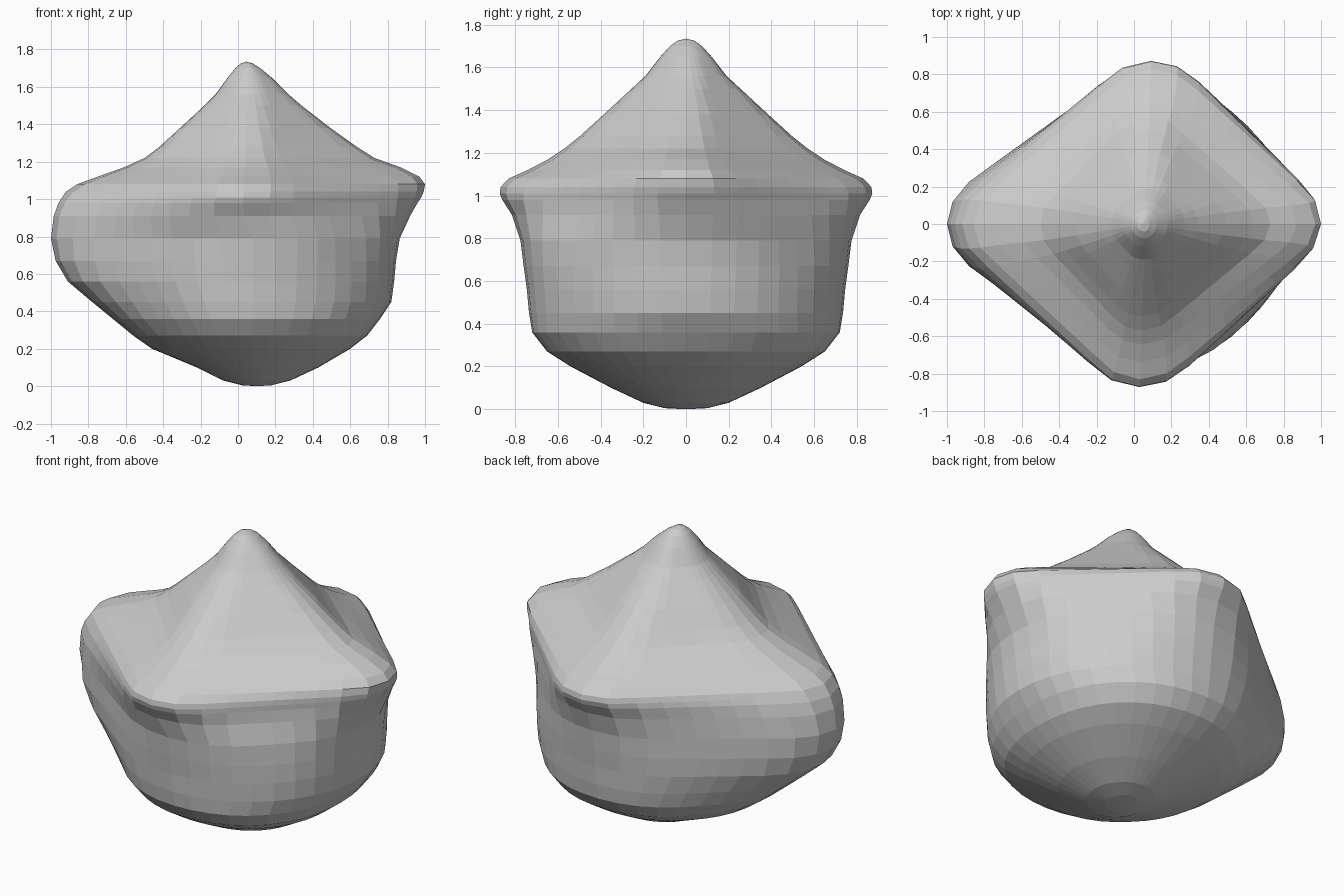
import bpy, bmesh
from math import cos, sin, sqrt, tau

# Horizontal sections: z, left x, right x, y half-depth,
# left and right roundness (1 = diamond, 2 = ellipse, above 2 = squarer)
SECTIONS = [
    (0.005, 0.02, 0.18, 0.10, 2.0, 2.0),
    (0.03, -0.08, 0.28, 0.20, 2.0, 2.0),
    (0.10, -0.22, 0.43, 0.35, 2.0, 2.1),
    (0.20, -0.46, 0.60, 0.54, 1.9, 2.15),
    (0.27, -0.56, 0.69, 0.65, 1.85, 2.2),
    (0.36, -0.67, 0.76, 0.72, 1.75, 2.15),
    (0.45, -0.78, 0.82, 0.735, 1.6, 2.0),
    (0.56, -0.91, 0.835, 0.745, 1.47, 1.95),
    (0.67, -0.975, 0.845, 0.76, 1.38, 1.85),
    (0.79, -1.00, 0.865, 0.775, 1.32, 1.7),
    (0.91, -0.985, 0.92, 0.815, 1.27, 1.45),
    (0.98, -0.96, 0.96, 0.86, 1.22, 1.3),
    (1.01, -0.94, 0.98, 0.872, 1.2, 1.26),
    (1.04, -0.92, 0.993, 0.868, 1.19, 1.24),
    (1.08, -0.86, 1.00, 0.83, 1.18, 1.22),
    (1.12, -0.75, 0.97, 0.74, 1.2, 1.2),
    (1.17, -0.61, 0.87, 0.645, 1.22, 1.2),
    (1.22, -0.50, 0.73, 0.57, 1.25, 1.2),
    (1.28, -0.42, 0.635, 0.495, 1.3, 1.22),
    (1.38, -0.31, 0.495, 0.385, 1.4, 1.3),
    (1.50, -0.18, 0.34, 0.255, 1.5, 1.45),
    (1.56, -0.12, 0.27, 0.19, 1.6, 1.6),
    (1.65, -0.055, 0.18, 0.12, 1.8, 1.8),
    (1.70, -0.015, 0.12, 0.075, 2.0, 2.0),
    (1.725, 0.015, 0.08, 0.04, 2.0, 2.0),
]
SEGMENTS = 40


def radius(c, s, p):
    """Polar radius of a unit diamond with rounded corners (or a superellipse)."""
    c, s = abs(c), abs(s)
    if p >= 2:
        return (c ** p + s ** p) ** (-1 / p)
    r = (2 ** (1 - 1 / p) - 1) / (sqrt(2) - 1)      # corner radius
    k = 1 - r
    hi, lo = max(c, s), min(c, s)
    if lo * (k + r / sqrt(2)) < hi * r / sqrt(2):   # on the corner arc
        return k * hi + sqrt(max(r * r - k * k * lo * lo, 0))
    return (k + r * sqrt(2)) / (c + s)              # on the straight edge


def ring(bm, z, xl, xr, depth, pl, pr):
    cx = 0.08 if z < 0.9 else 0.06
    skew = 0.035 if z > 0.9 else 0.0
    verts = []
    for i in range(SEGMENTS):
        a = tau * i / SEGMENTS
        c, s = cos(a), sin(a)
        d = radius(c, s, pr if c > 0 else pl)
        rx = xr - cx if c > 0 else cx - xl
        y = depth * d * s
        verts.append(bm.verts.new((cx + rx * d * c + skew * y, y, z)))
    return verts


# Loft the body through the sections and close it at the base and the peak
bm = bmesh.new()
rings = [ring(bm, *s) for s in SECTIONS]
base = bm.verts.new((0.1, 0, 0))
peak = bm.verts.new((0.045, 0, 1.735))
for i in range(SEGMENTS):
    j = (i + 1) % SEGMENTS
    for lo, hi in zip(rings, rings[1:]):
        bm.faces.new((lo[i], lo[j], hi[j], hi[i]))
    bm.faces.new((base, rings[0][j], rings[0][i]))
    bm.faces.new((peak, rings[-1][i], rings[-1][j]))
bmesh.ops.recalc_face_normals(bm, faces=bm.faces)

mesh = bpy.data.meshes.new("peaked_body")
bm.to_mesh(mesh)
bm.free()
body = bpy.data.objects.new("peaked_body", mesh)
bpy.context.collection.objects.link(body)
